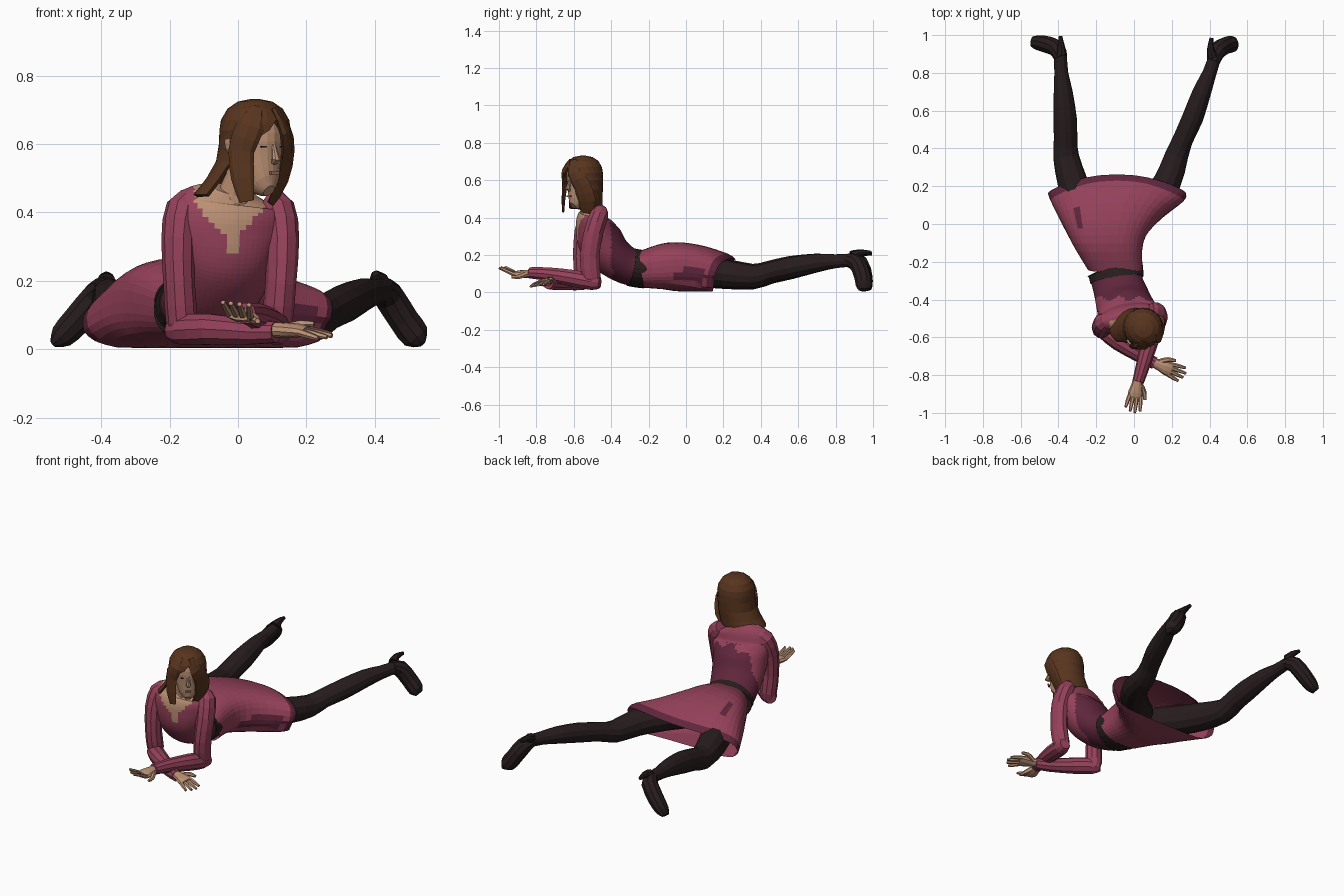
import bpy, bmesh, math
from mathutils import Vector, Matrix


def material(name, r, g, b):
    m = bpy.data.materials.new(name)
    m.diffuse_color = (r, g, b, 1)
    return m


DRESS = material("rose dress", .30, .053, .102)
DARK = material("dark rose", .115, .019, .045)
STOCKING = material("black brown stocking", .021, .012, .013)
BELT = material("belt brown", .022, .014, .013)
HAIR = material("brown hair", .098, .035, .013)
SKIN = material("skin", .50, .28, .175)
LIPS = material("lips", .36, .17, .115)


def make(name, bm, mats, M=None):
    me = bpy.data.meshes.new(name)
    bm.to_mesh(me)
    bm.free()
    if M:
        me.transform(M)
    ob = bpy.data.objects.new(name, me)
    bpy.context.collection.objects.link(ob)
    for m in mats:
        me.materials.append(m)
    return ob


def smooth_path(pts, sub):
    """Catmull-Rom interpolation of all station values."""
    out = []
    n = len(pts)
    for i in range(n - 1):
        p0, p1, p2, p3 = pts[max(i - 1, 0)], pts[i], pts[i + 1], pts[min(i + 2, n - 1)]
        for k in range(sub):
            t = k / sub
            out.append([.5 * (2 * b + (c - a) * t + (2 * a - 5 * b + 4 * c - d) * t * t
                              + (3 * b - a - 3 * c + d) * t ** 3)
                        for a, b, c, d in zip(p0, p1, p2, p3)])
    return out + [list(pts[-1])]


def loft(name, pts, mats, side=(1, 0, 0), sides=12, sub=2, raw=False, caps=True,
         power=1.0, M=None):
    """Tube of elliptic rings; stations are (x, y, z, half width[, half height])."""
    pts = smooth_path([p if len(p) == 5 else (*p, p[3]) for p in pts], sub)
    bm = bmesh.new()
    rings = []
    for i, p in enumerate(pts):
        a, b = pts[max(i - 1, 0)], pts[min(i + 1, len(pts) - 1)]
        t = (Vector(b[:3]) - Vector(a[:3])).normalized()
        s = Vector(side).normalized()
        if not raw:
            s = (s - t * s.dot(t)).normalized()
        v = t.cross(s).normalized()
        ring = []
        for k in range(sides):
            ang = 2 * math.pi * k / sides
            c, d = math.cos(ang), math.sin(ang)
            c = math.copysign(abs(c) ** power, c)
            d = math.copysign(abs(d) ** power, d)
            ring.append(bm.verts.new(Vector(p[:3]) + s * c * p[3] + v * d * p[4]))
        rings.append(ring)
    for r, q in zip(rings, rings[1:]):
        for k in range(sides):
            j = (k + 1) % sides
            bm.faces.new((r[k], r[j], q[j], q[k]))
    if caps:
        bm.faces.new(rings[0][::-1])
        bm.faces.new(rings[-1])
    return make(name, bm, mats, M)


def box(name, c, size, mat, M):
    bm = bmesh.new()
    bmesh.ops.create_cube(bm, size=1, matrix=Matrix.Translation(c) @ Matrix.Diagonal((*size, 1)))
    return make(name, bm, [mat], M)


# ---- torso with scooped neckline and darker lower back
ACROSS = (.98, .19, 0)
torso = loft("torso", [(-.10, -.25, .125, .14, .095), (-.085, -.32, .145, .135, .10),
                       (-.06, -.40, .20, .145, .11), (-.04, -.46, .28, .155, .12),
                       (-.03, -.495, .37, .17, .092), (-.025, -.495, .43, .155, .066),
                       (-.015, -.505, .465, .07, .045)],
             [DRESS, DARK, SKIN], ACROSS, sides=56, sub=9)
for f in torso.data.polygons:
    x, y, z = f.center
    d = abs(x + .02)
    if y < -.49 + .19 * x and z > .28 and d < min(.105, max(.02, (z - .31) * .95)):
        f.material_index = 2
    elif y > -.395 + .012 * math.sin(60 * x) and z < .40:
        f.material_index = 1

# ---- belt and skirt with dark hem
loft("belt", [(-.105, -.225, .125, .15, .103), (-.097, -.25, .127, .147, .102),
              (-.090, -.295, .135, .142, .102)], [BELT], ACROSS, sides=24)
skirt = loft("skirt", [(-.10, -.24, .122, .145, .098), (-.14, -.10, .140, .19, .126),
                       (-.13, 0, .134, .255, .124), (-.09, .12, .105, .352, .102),
                       (-.09, .16, .093, .365, .089)],
             [DRESS, DARK], (-1, 0, 0), sides=36, sub=4, raw=True, caps=False, power=.75)
for v in skirt.data.vertices:
    f = min(max((v.co.y + .12) / .27, 0), 1)
    bulge = max(0, 1 - ((v.co.x + .09) / .37) ** 2)
    v.co.y += f * .085 * bulge * min(max(v.co.z / .2, 0), 1)
    low = v.co.z < .05
    v.co.z += f * (-.02 if low else .05 * (v.co.x + .09))
    v.co.z = max(v.co.z, .004)
hem_start = len(skirt.data.polygons) - 36 * 4
for i, f in enumerate(skirt.data.polygons):
    x, y, z = f.center
    hem = i >= hem_start and z > .03
    left_patch = x > .05 and ((y - .02) / .085) ** 2 + ((z - .09) / .036) ** 2 < 1
    right_patch = z > .12 and ((x + .29) / .022) ** 2 + ((y - .04) / .055) ** 2 < 1
    f.material_index = int(hem or left_patch or right_patch)

# ---- legs in stockings and high heeled shoes
legs = {
    "left": ([(-.06, -.02, .13, .08), (.075, .09, .112, .078), (.175, .22, .098, .074),
              (.225, .36, .085, .062), (.260, .45, .108, .054), (.31, .56, .133, .056),
              (.36, .70, .158, .049), (.40, .80, .167, .037), (.43, .89, .172, .034)],
             [(.42, .86, .175, .036), (.44, .915, .155, .046), (.485, .945, .085, .046),
              (.52, .952, .038, .044), (.54, .955, .016, .030, .012)],
             [(.415, .89, .195, .03), (.405, .93, .213, .018), (.41, .985, .213, .010)]),
    "right": ([(-.20, -.04, .13, .085), (-.27, .08, .115, .085), (-.325, .22, .098, .080),
               (-.36, .36, .085, .068), (-.362, .45, .108, .062), (-.365, .56, .133, .062),
               (-.375, .70, .158, .050), (-.385, .80, .167, .037), (-.39, .90, .175, .034)],
              [(-.388, .88, .178, .036), (-.41, .93, .155, .046), (-.47, .952, .085, .045),
               (-.515, .96, .038, .038), (-.54, .965, .016, .028, .012)],
              [(-.385, .90, .195, .03), (-.385, .945, .210, .018), (-.39, .994, .208, .010)]),
}
for s, (leg, shoe, heel) in legs.items():
    loft(s + "_leg", leg, [STOCKING], sides=12)
    loft(s + "_shoe", shoe, [STOCKING], (0, 1, 0), sides=10)
    loft(s + "_shoe_heel", heel, [STOCKING], sides=8)

# ---- sleeves
loft("right_upper_arm", [(-.125, -.505, .440, .035), (-.160, -.52, .410, .052),
                         (-.175, -.55, .32, .049), (-.172, -.56, .19, .046),
                         (-.165, -.55, .08, .046), (-.165, -.545, .03, .028)], [DRESS], sides=10)
loft("right_forearm", [(-.195, -.53, .055, .030), (-.16, -.56, .056, .046),
                       (-.08, -.625, .058, .047), (.04, -.70, .050, .038),
                       (.11, -.737, .050, .032)], [DRESS], (0, 1, 0), sides=10)
loft("left_upper_arm", [(.085, -.455, .440, .035), (.115, -.465, .410, .052),
                        (.130, -.495, .32, .049, .054), (.125, -.515, .19, .045, .054),
                        (.115, -.505, .08, .045, .052), (.115, -.495, .03, .03)], [DRESS], sides=10)
loft("left_forearm", [(.125, -.46, .052, .030), (.115, -.50, .056, .045),
                      (.09, -.60, .075, .047), (.05, -.74, .098, .038),
                      (.022, -.835, .105, .031)], [DRESS], sides=10)


# ---- hands: palm, four fingers and a thumb
def hand(name, wrist, d, thumb_dir, curl, lift):
    w, d = Vector(wrist), Vector(d).normalized()
    t = Vector(thumb_dir)
    t = (t - d * t.dot(d)).normalized()
    up = Vector((0, 0, 1))

    def at(l, s, h=0):
        return tuple(w + d * l + t * s + up * h)
    loft(name + "_palm", [(*at(-.02, 0), .025, .022), (*at(.02, 0), .030, .022),
                          (*at(.06, 0), .040, .020), (*at(.09, 0), .037, .013)],
         [SKIN], t, sides=10)
    for i, ln in enumerate((.072, .085, .080, .062)):
        s = .029 - .0195 * i
        loft(f"{name}_finger_{i + 1}",
             [(*at(.078, s), .0115), (*at(.08 + ln * .5, s * 1.2, curl * .5), .0105),
              (*at(.08 + ln, s * 1.35, curl), .007)], [SKIN], t, sides=6)
    loft(name + "_thumb", [(*at(.015, .018), .016), (*at(.05, .045, lift), .013),
                           (*at(.09, .055, lift), .008)], [SKIN], t, sides=6)


hand("left_hand", (.018, -.835, .100), (-.16, -.98, -.03), (1, -.2, -.1), .038, -.01)
hand("right_hand", (.118, -.740, .056), (.90, -.37, -.03), (.4, .9, .15), -.014, .012)

# ---- neck and head, turned towards the left
loft("neck", [(-.02, -.495, .41, .058), (-.005, -.505, .46, .050), (.03, -.53, .54, .048)],
     [SKIN], sides=14)
HEAD = Matrix.Translation((.05, -.55, 0)) @ Matrix.Rotation(math.radians(37), 4, 'Z')
loft("head", [(0, -.068, .463, .018, .020), (0, -.050, .481, .041, .046),
              (0, -.024, .52, .059, .073), (0, -.005, .57, .069, .090),
              (0, 0, .63, .076, .095), (0, 0, .68, .066, .08), (0, 0, .715, .03, .035)],
     [SKIN], sides=20, raw=True, M=HEAD)
loft("nose", [(0, -.088, .605, .006), (0, -.097, .575, .009), (0, -.103, .555, .013, .014),
              (0, -.092, .544, .010, .006)], [SKIN], sides=8, sub=1, M=HEAD)
box("lips", (0, -.0945, .515), (.030, .009, .009), LIPS, HEAD)
for s in (-1, 1):
    box(("right" if s < 0 else "left") + "_eye", (s * .031, -.0845, .592), (.020, .008, .004),
        BELT, HEAD)
loft("right_ear", [(-.09, -.012, .565, .008, .010), (-.104, -.014, .59, .010, .018),
                   (-.106, -.012, .615, .008, .016)], [SKIN], sides=8, M=HEAD)

# ---- hair: shell open at the face, swept over the right shoulder
levels = [(.731, .015, .015, 0, 0), (.724, .050, .052, 0, 0), (.703, .080, .083, 0, 0),
          (.670, .099, .102, 0, 0), (.640, .104, .107, 14, 0), (.600, .105, .108, 48, 0),
          (.550, .104, .106, 74, -.008), (.500, .104, .104, 80, -.032),
          (.452, .106, .104, 82, -.062)]
bm = bmesh.new()
N = 22
grid = []
for z, rx, ry, gap, dx in levels:
    row = []
    for k in range(N + 1):
        a = math.radians(gap + (360 - 2 * gap) * k / N)
        p = HEAD @ Vector((rx * math.sin(a), -ry * math.cos(a), z))
        p.x += dx * min(max(.9 - 4 * (p.x - .02), .3), 1.3)
        row.append(bm.verts.new(p))
    grid.append(row)
bm.faces.new(grid[0][:N])
for r, q in zip(grid, grid[1:]):
    for k in range(N):
        bm.faces.new((r[k], q[k], q[k + 1], r[k + 1]))
hair = make("hair", bm, [HAIR])
shell = hair.modifiers.new("thickness", 'SOLIDIFY')
shell.thickness, shell.offset = .012, -1

# front locks hanging either side of the face
loft("right_front_lock", [(.055, -.615, .705, .025, .012), (.035, -.648, .65, .042, .016),
                          (.010, -.648, .58, .038, .014), (.014, -.655, .50, .034, .010),
                          (.026, -.657, .432, .022, .006)], [HAIR], (1, -.1, 0), sides=8)
loft("left_front_lock", [(.105, -.60, .705, .025, .012), (.138, -.595, .64, .040, .014),
                         (.146, -.555, .57, .048, .012), (.128, -.53, .49, .050, .012),
                         (.095, -.53, .425, .034, .007)], [HAIR], (.3, 1, 0), sides=8)
